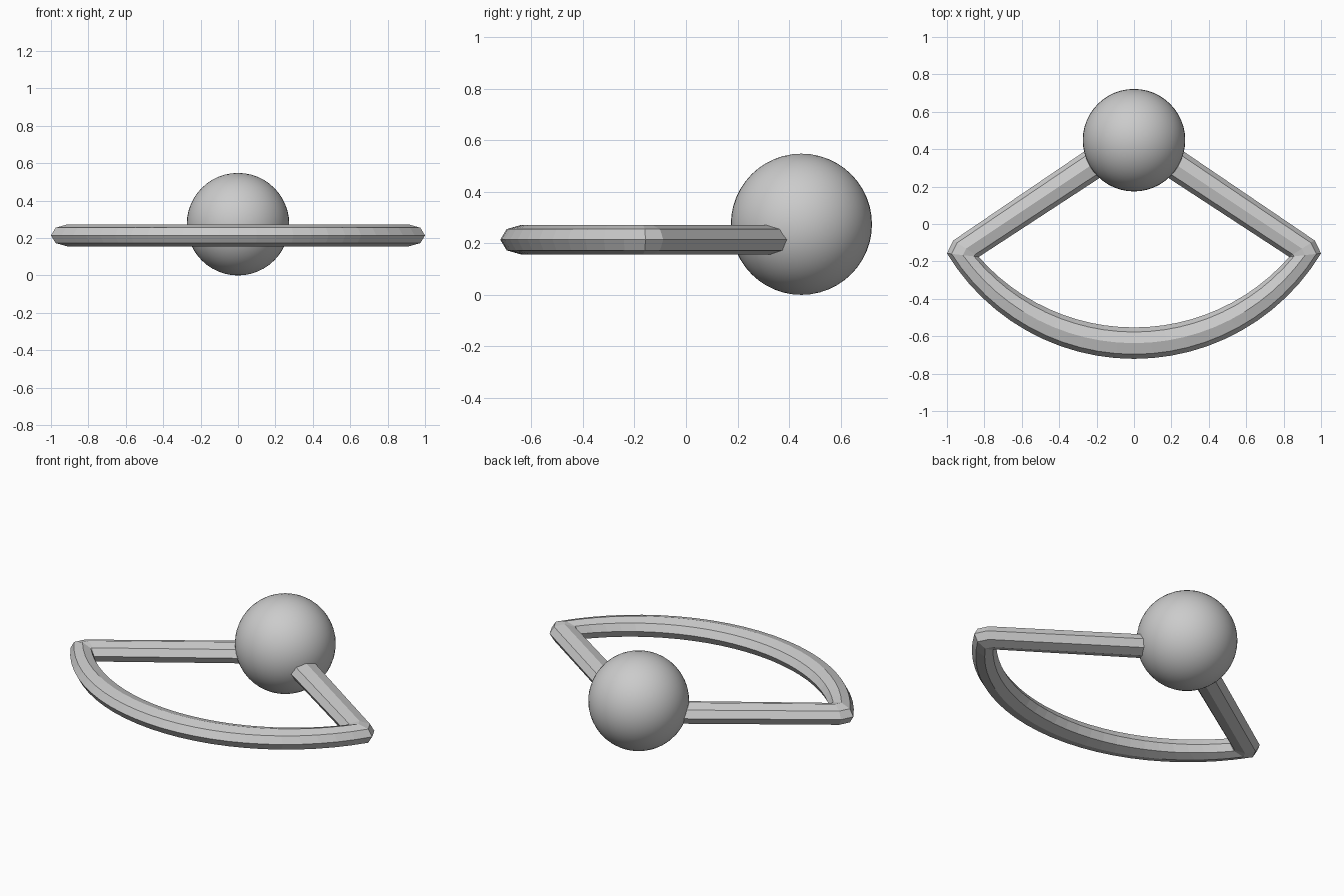
import bpy, bmesh, math
from mathutils import Vector

if "Cube" in bpy.data.objects:
    bpy.data.objects.remove(bpy.data.objects["Cube"])

grey = bpy.data.materials.new("plain grey")
grey.diffuse_color = (0.6, 0.6, 0.6, 1)
grey.use_nodes = True
grey.node_tree.nodes["Principled BSDF"].inputs["Base Color"].default_value = grey.diffuse_color

# Ball at the apex
bpy.ops.mesh.primitive_uv_sphere_add(segments=48, ring_count=24, radius=0.274,
                                     location=(0, 0.448, 0.274))
ball = bpy.context.object
ball.name = "ball"
ball.data.materials.append(grey)
bpy.ops.object.shade_smooth()

# Fan-shaped loop: each station is an (inner, outer) pair of plan points
HALF_H, MID_Z, SIDES, ARC = 0.058, 0.214, 8, 24


def arc(x_end, y_end, y_low):
    """Plan points of a circular arc from the left end to the right end."""
    sag = y_end - y_low
    r = (x_end ** 2 + sag ** 2) / (2 * sag)
    a = math.asin(x_end / r)
    return [Vector((r * math.sin(a * (2 * i / ARC - 1)),
                    y_low + r - r * math.cos(a * (2 * i / ARC - 1))))
            for i in range(ARC + 1)]


inner = arc(0.83, -0.176, -0.553)
outer = arc(1.0, -0.157, -0.721)
stations = list(zip(inner, outer))                                   # front bow
stations.append((Vector((0.83, -0.176)), Vector((0.966, -0.088))))   # right corner
stations.append((Vector((0, 0.366)), Vector((0, 0.568))))            # apex, inside ball
stations.append((Vector((-0.83, -0.176)), Vector((-0.966, -0.088)))) # left corner

bm = bmesh.new()
rings = []
for p, q in stations:
    mid, half = (p + q) / 2, (q - p) / 2
    ring = []
    for k in range(SIDES):
        t = 2 * math.pi * k / SIDES
        xy = mid + half * math.cos(t)
        ring.append(bm.verts.new((xy.x, xy.y, MID_Z + HALF_H * math.sin(t))))
    rings.append(ring)
for i, a in enumerate(rings):
    b = rings[(i + 1) % len(rings)]
    for k in range(SIDES):
        n = (k + 1) % SIDES
        bm.faces.new((a[k], a[n], b[n], b[k]))
bmesh.ops.remove_doubles(bm, verts=bm.verts, dist=1e-5)
bmesh.ops.recalc_face_normals(bm, faces=bm.faces)
mesh = bpy.data.meshes.new("fan_loop")
bm.to_mesh(mesh)
bm.free()
mesh.materials.append(grey)
bpy.context.collection.objects.link(bpy.data.objects.new("fan_loop", mesh))
